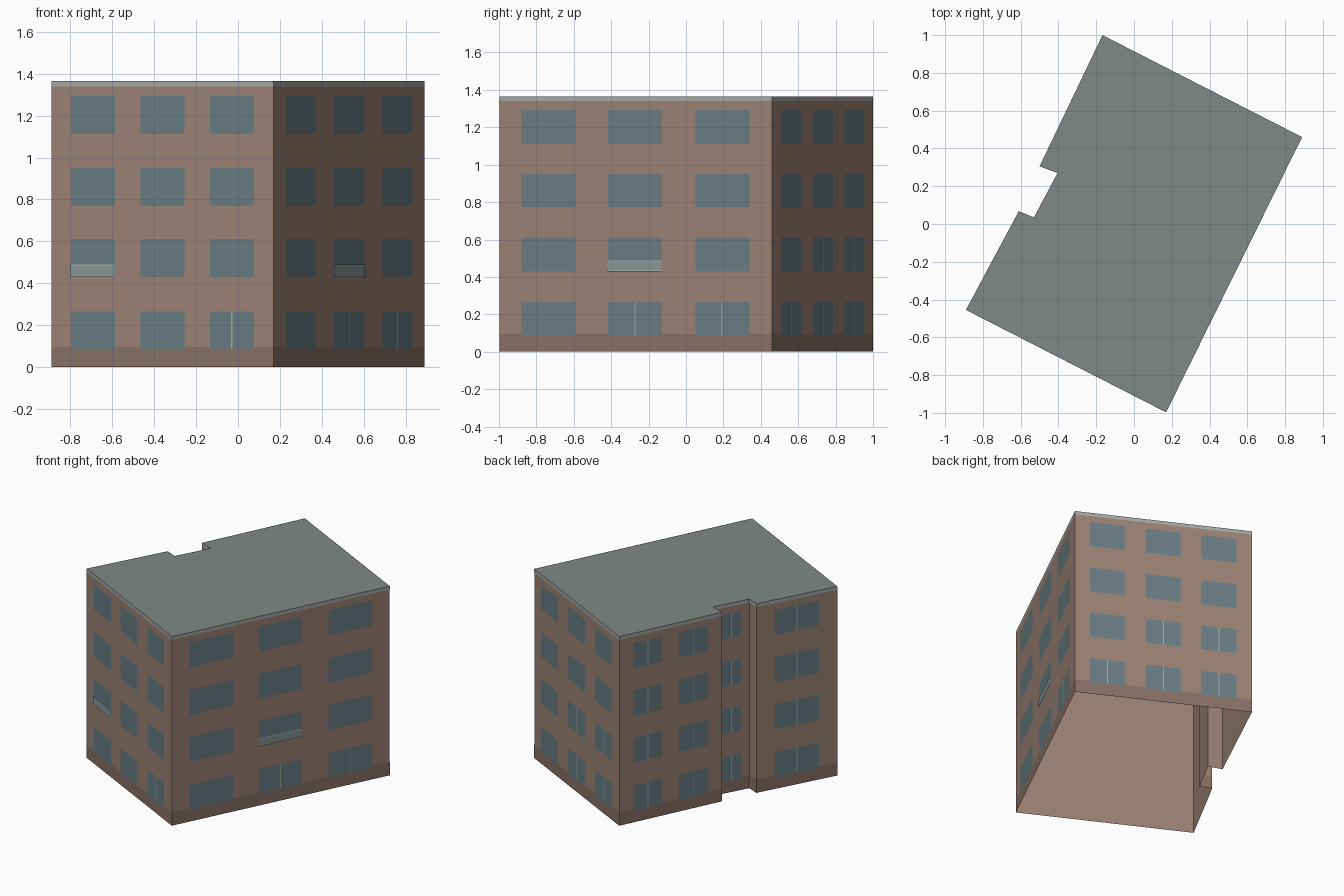
import bpy, bmesh
from mathutils import Vector

if "Cube" in bpy.data.objects:
    bpy.data.objects.remove(bpy.data.objects["Cube"])


def mat(name, c):
    m = bpy.data.materials.new(name)
    m.diffuse_color = (*c, 1)
    m.use_nodes = True
    m.node_tree.nodes["Principled BSDF"].inputs["Base Color"].default_value = m.diffuse_color
    return m


WALL = mat("brick", (.335, .228, .177))
PLINTH = mat("dark_brick", (.25, .167, .135))
BAND = mat("pale_grey", (.38, .40, .375))
ROOF = mat("roof_grey", (.22, .25, .235))
GLASS = mat("window_blue", (.14, .21, .23))
BAR = mat("bar", (.36, .41, .37))
PANEL = mat("balcony_panel", (.25, .31, .30))

# Footprint, counter-clockwise, with the notch on the left side
A, B, C, D, E, F, G, H = FOOT = [Vector(p) for p in (
    (-.89, -.455), (.17, -.997), (.89, .46), (-.167, 1.0),
    (-.50, .305), (-.405, .27), (-.53, .035), (-.61, .068))]
EDGES = list(zip(FOOT, FOOT[1:] + FOOT[:1]))
HEIGHT = 1.365


def finish(bm, name, material):
    me = bpy.data.meshes.new(name)
    bm.to_mesh(me)
    bm.free()
    me.materials.append(material)
    ob = bpy.data.objects.new(name, me)
    bpy.context.collection.objects.link(ob)
    return ob


def wall_point(a, b, u, z, out):
    d = (b - a).normalized()
    p = a.lerp(b, u)
    return (p.x + d.y * out, p.y - d.x * out, z)


def panel(bm, a, b, u0, u1, z0, z1, out):
    bm.faces.new([bm.verts.new(wall_point(a, b, u, z, out)) for u, z in
                  ((u0, z0), (u1, z0), (u1, z1), (u0, z1))])


def ring(name, z0, z1, out, material):
    bm = bmesh.new()
    for a, b in EDGES:
        panel(bm, a, b, 0, 1, z0, z1, out)
    bmesh.ops.remove_doubles(bm, verts=bm.verts[:], dist=.0001)
    finish(bm, name, material)


# Shell: walls open at the bottom, thin plinth and eaves bands, flat roof
ring("walls", 0, HEIGHT, 0, WALL)
ring("plinth", 0, .095, .001, PLINTH)
ring("eaves_band", 1.34, HEIGHT, .001, BAND)
bm = bmesh.new()
bm.faces.new([bm.verts.new((*p, HEIGHT)) for p in FOOT])
finish(bm, "roof", ROOF)

# Window grid: wall start, end, column centres, half width, columns with bars per floor
SIDES = [
    ("front", A, B, (.187, .50, .813), .099, [{2}, set(), set(), set()]),
    ("right", B, C, (.180, .498, .818), .099, [{1, 2}, set(), set(), set()]),
    ("back", C, D, (.184, .50, .814), .099, [{0, 1, 2}, {1, 2}, set(), set()]),
    ("left_rear", D, E, (.277, .723), .14, [{0, 1}] * 4),
    ("left_notch", F, G, (.5,), .27, [{0}] * 4),
    ("left_front", H, A, (.5,), .27, [{0}] * 4),
]
FLOORS = (.085, .43, .77, 1.112)
for name, a, b, cols, hw, bars in SIDES:
    win, bar = bmesh.new(), bmesh.new()
    bw = .003 / (b - a).length
    for z, marked in zip(FLOORS, bars):
        for i, c in enumerate(cols):
            panel(win, a, b, c - hw, c + hw, z, z + .181, .002)
            if i in marked:
                panel(bar, a, b, c - bw, c + bw, z, z + .181, .003)
    finish(win, name + "_windows", GLASS)
    if bar.faces:
        finish(bar, name + "_window_bars", BAR)
    else:
        bar.free()

# Shallow balcony panels with top and bottom rails
for name, a, b, c in (("front", A, B, .187), ("right", B, C, .498)):
    bm = bmesh.new()
    panel(bm, a, b, c - .1, c + .1, .43, .489, .007)
    finish(bm, name + "_balcony_panel", PANEL)
    bm = bmesh.new()
    for z in (.43, .483):
        panel(bm, a, b, c - .1, c + .1, z, z + .006, .008)
    finish(bm, name + "_balcony_rails", BAR)
